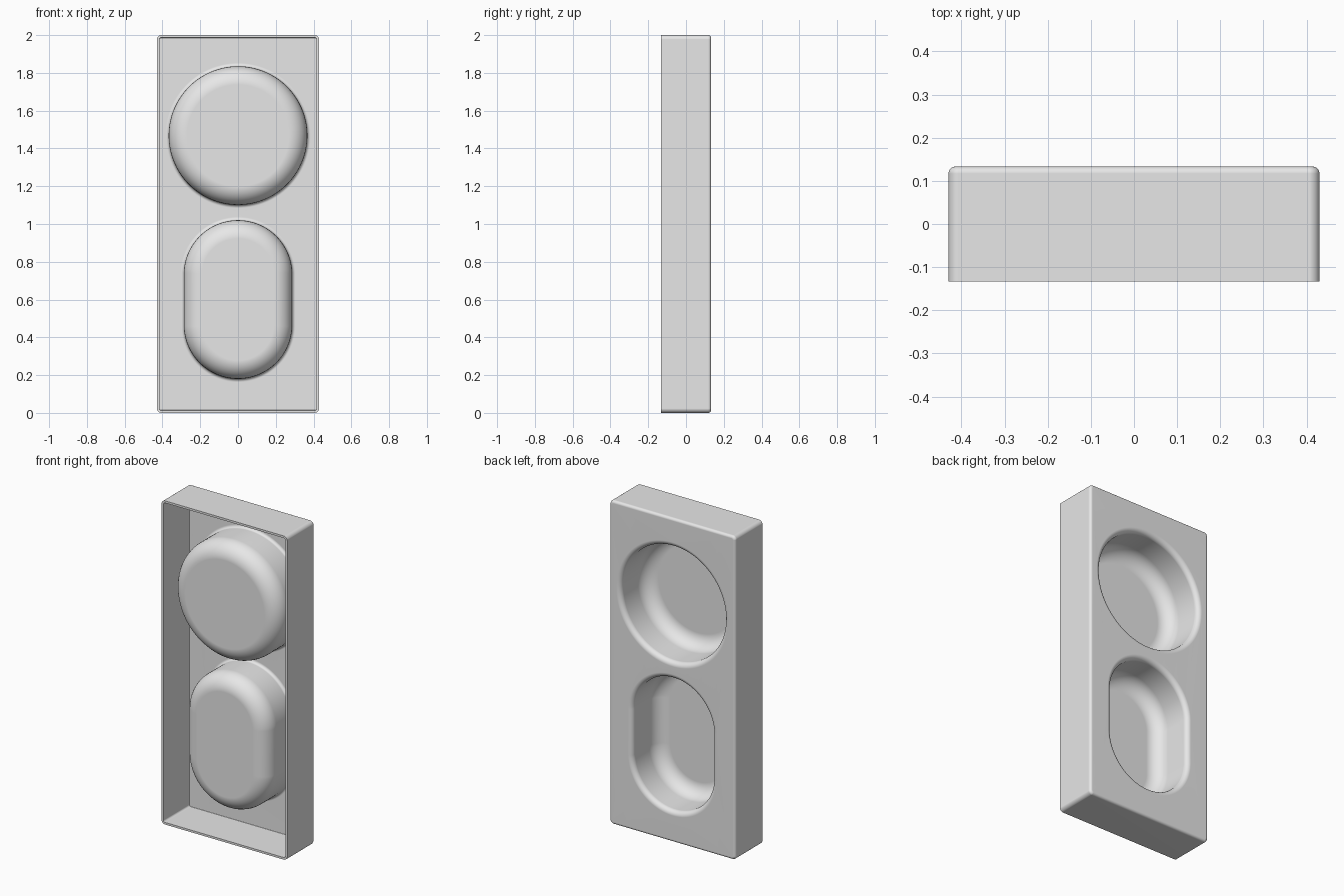
import bpy, bmesh
from math import cos, sin, pi, copysign

if "Cube" in bpy.data.objects:
    bpy.data.objects.remove(bpy.data.objects["Cube"], do_unlink=True)

HALF_W, HALF_D, HEIGHT = 0.43, 0.133, 2.0
WALL = 0.013          # sheet thickness
CORNER, EDGE = 0.025, 0.016
LIP, FLOOR_ROUND = 0.03, 0.085
FLOOR_Y = -0.117
STEPS = 8

bm = bmesh.new()


def ring(zc, dx, dz, r, y, n):
    """Circle split apart by dx and dz: a circle, stadium or rounded rectangle."""
    verts = []
    for i in range(n):
        a = (i + 0.5) * 2 * pi / n
        c, s = cos(a), sin(a)
        verts.append(bm.verts.new((r * c + copysign(dx, c), y,
                                   zc + r * s + copysign(dz, s))))
    return verts


def skin(zc, dx, dz, profile, n):
    """Join one ring per (radius, y) profile point; return the rings."""
    rings = [ring(zc, dx, dz, r, y, n) for r, y in profile]
    for a, b in zip(rings, rings[1:]):
        for i in range(n):
            j = (i + 1) % n
            bm.faces.new((a[i], a[j], b[j], b[i]))
    return rings


def loop_edges(verts):
    return [bm.edges.get((verts[i - 1], verts[i])) for i in range(len(verts))]


def arc(r, y, radius, start, end):
    steps = [start + (end - start) * i / STEPS for i in range(STEPS + 1)]
    return [(r + radius * cos(a), y + radius * sin(a)) for a in steps]


# Side walls with a rounded back edge
wall = [(CORNER, -HALF_D)] + arc(CORNER - EDGE, HALF_D - EDGE, EDGE, 0, pi / 2)
sides = skin(HEIGHT / 2, HALF_W - CORNER, HEIGHT / 2 - CORNER, wall, 32)
border = loop_edges(sides[-1])

# Round and long cups, sunk from the back plate
for zc, dz, outer in ((1.468, 0, 0.367), (0.60, 0.133, 0.287)):
    r = outer - WALL
    cup = arc(r + LIP, HALF_D - LIP, LIP, pi / 2, pi)
    cup += arc(r - FLOOR_ROUND, FLOOR_Y + FLOOR_ROUND, FLOOR_ROUND, 0, -pi / 2)
    rings = skin(zc, 0, dz, cup, 96)
    border += loop_edges(rings[0])
    bm.faces.new(rings[-1])

# Back plate around the cup openings
bmesh.ops.triangle_fill(bm, edges=border, use_beauty=True, normal=(0, 1, 0))
bmesh.ops.recalc_face_normals(bm, faces=bm.faces)
floor = max(bm.faces, key=lambda f: len(f.verts))
if floor.normal.y < 0:
    bmesh.ops.reverse_faces(bm, faces=bm.faces)

mesh = bpy.data.meshes.new("tray")
bm.to_mesh(mesh)
bm.free()
tray = bpy.data.objects.new("tray", mesh)
bpy.context.collection.objects.link(tray)
bpy.context.view_layer.objects.active = tray
tray.select_set(True)

# Sheet thickness, then smooth shading with crisp rim
solid = tray.modifiers.new("thickness", "SOLIDIFY")
solid.thickness = WALL
solid.offset = -1
solid.use_even_offset = True
solid.use_quality_normals = True
bpy.ops.object.modifier_apply(modifier=solid.name)
bpy.ops.object.shade_smooth_by_angle(angle=pi / 6)
weighted = tray.modifiers.new("flat_plates", "WEIGHTED_NORMAL")
weighted.keep_sharp = True

# Plain grey
grey = bpy.data.materials.new("light grey")
grey.use_nodes = True
color = (0.8, 0.8, 0.8, 1)
grey.diffuse_color = color
grey.node_tree.nodes["Principled BSDF"].inputs["Base Color"].default_value = color
tray.data.materials.append(grey)
